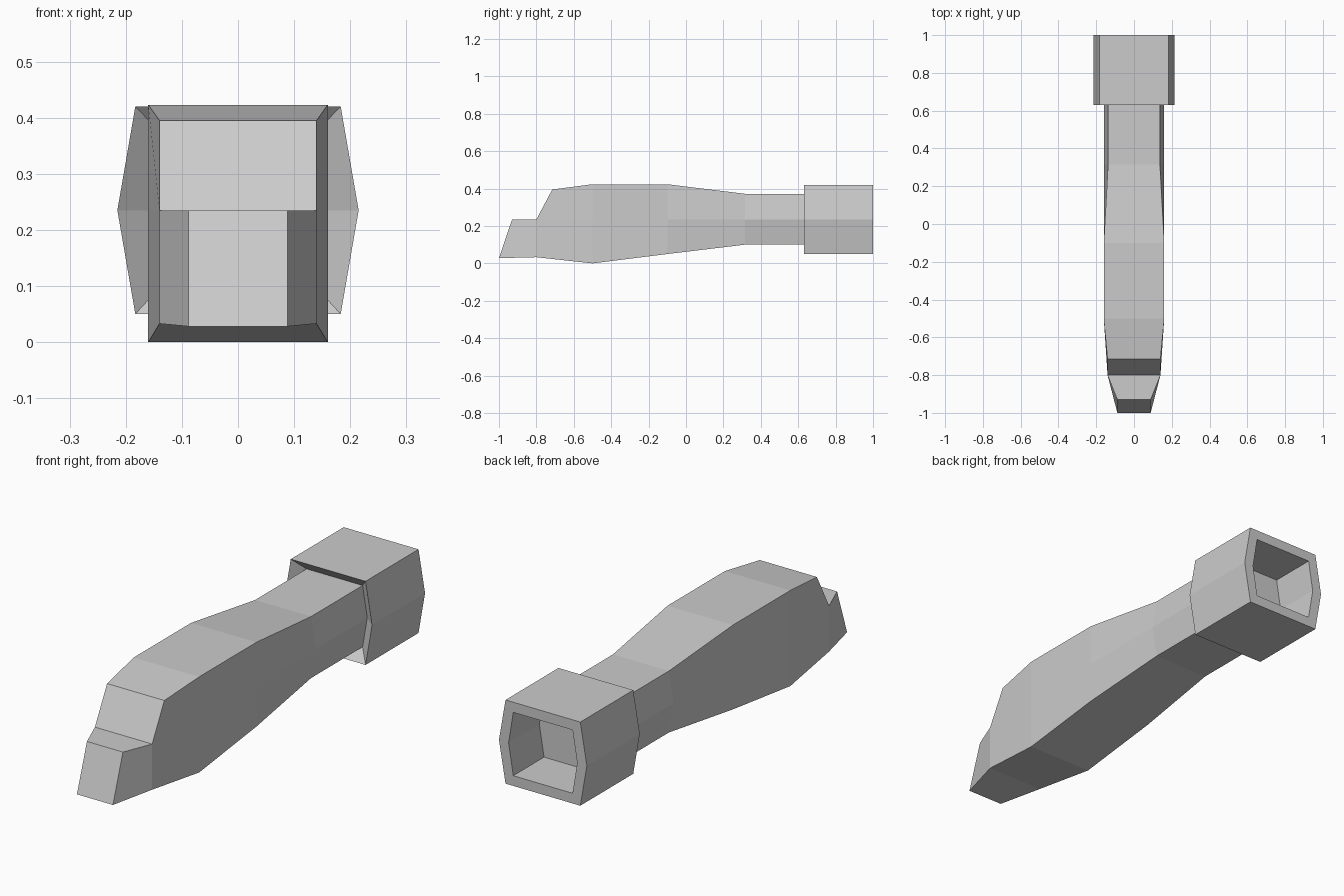
import bpy, bmesh

if "Cube" in bpy.data.objects:
    bpy.data.objects.remove(bpy.data.objects["Cube"])

MID = 0.235  # height of the widest line of every hexagonal section


def section(y, z0, z1, w, wm, y_top=None):
    """Six-sided section: bottom left, mid left, top left, then the right side."""
    yt = y if y_top is None else y_top
    left = [(-w, y, z0), (-wm, y, MID), (-w, yt, z1)]
    return left + [(-x, yy, z) for x, yy, z in reversed(left)]


sections = [
    # grip, front to back
    section(-0.80, 0.033, 0.395, 0.14, 0.14, y_top=-0.715),
    section(-0.50, 0.0, 0.423, 0.16, 0.16),
    section(-0.10, 0.05, 0.423, 0.16, 0.16),
    section(0.315, 0.10, 0.372, 0.137, 0.16),
    # neck, ending inside the bevelled front of the collar
    section(0.675, 0.10, 0.372, 0.137, 0.16),
    # collar outside
    section(0.63, 0.05, 0.42, 0.183, 0.215),
    section(1.0, 0.05, 0.42, 0.183, 0.215),
    # socket rim and floor
    section(1.0, 0.095, 0.375, 0.145, 0.168),
    section(0.785, 0.095, 0.375, 0.145, 0.168),
]

bm = bmesh.new()
rings = [[bm.verts.new(p) for p in s] for s in sections]
for a, b in zip(rings, rings[1:]):
    for i in range(6):
        j = (i + 1) % 6
        bm.faces.new((a[i], a[j], b[j], b[i]))

# socket floor and sloping front of the grip
bm.faces.new(rings[-1])
f = rings[0]
bm.faces.new((f[1], f[2], f[3], f[4]))

# tapered nose pulled out of the lower front
nose = []
for v in (f[0], f[1], f[4], f[5]):
    low = v.co.z < 0.1
    x = 0.088 if v.co.x > 0 else -0.088
    nose.append(bm.verts.new((x, -1.0 if low else -0.93, 0.028 if low else MID)))
base = (f[0], f[1], f[4], f[5])
for i in range(4):
    j = (i + 1) % 4
    bm.faces.new((base[i], base[j], nose[j], nose[i]))
bm.faces.new(nose)

bmesh.ops.recalc_face_normals(bm, faces=bm.faces)
mesh = bpy.data.meshes.new("socket_handle")
bm.to_mesh(mesh)
bm.free()
bpy.context.collection.objects.link(bpy.data.objects.new("socket_handle", mesh))
